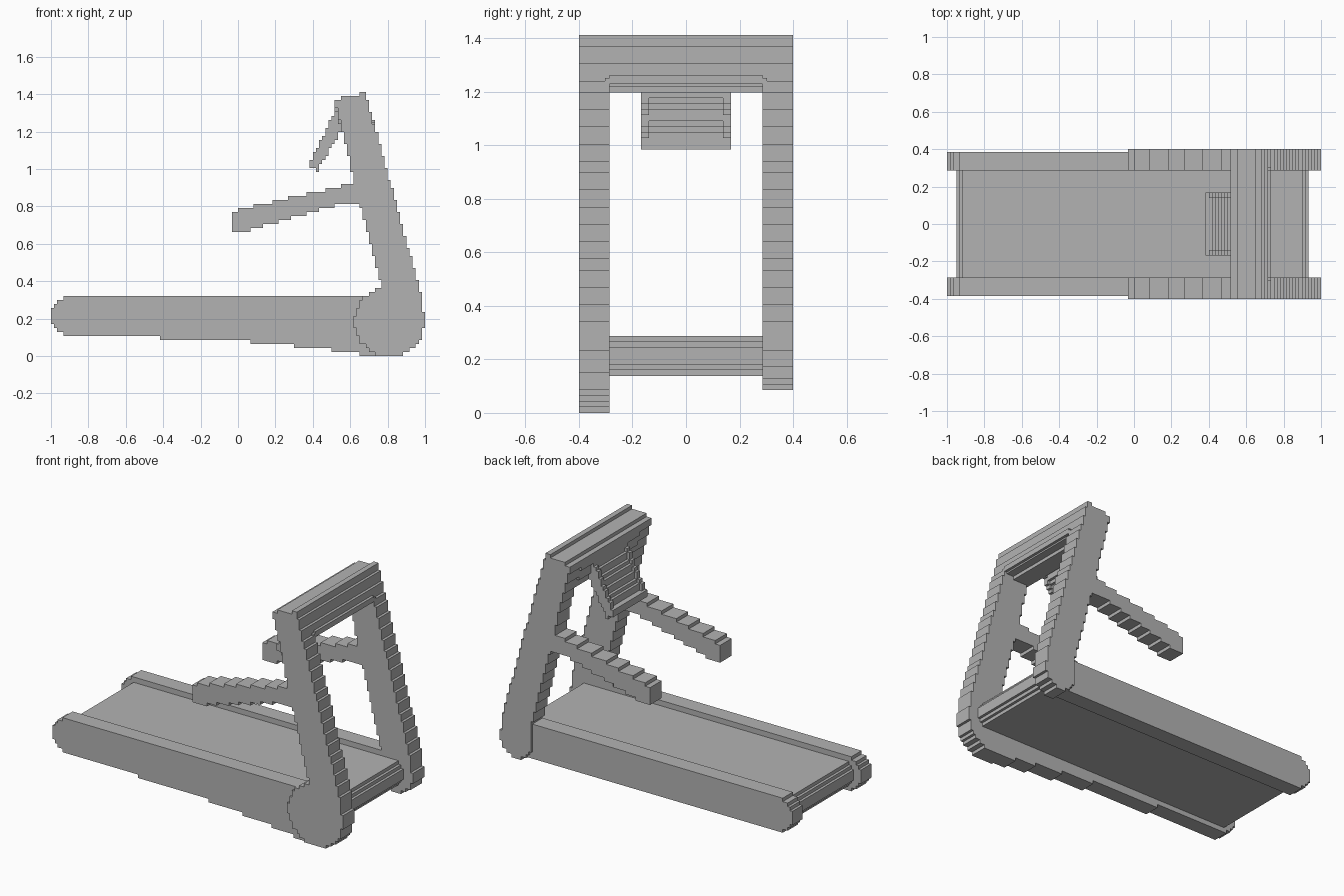
import bpy, bmesh, math

cube = bpy.data.objects.get("Cube")
if cube:
    bpy.data.objects.remove(cube, do_unlink=True)

grey = bpy.data.materials.new("plain_grey")
grey.use_nodes = True
colour = (0.45, 0.45, 0.45, 1)
grey.diffuse_color = colour
grey.node_tree.nodes["Principled BSDF"].inputs["Base Color"].default_value = colour

CELL_X, CELL_Z = 1 / 60, 0.0214


def disc(x, z, r):
    turn = math.tau / 48
    return [(x + r * math.cos(i * turn), z + r * math.sin(i * turn)) for i in range(48)]


def box(x0, x1, z0, z1):
    return [(x0, z0), (x1, z0), (x1, z1), (x0, z1)]


def inside(x, z, poly):
    hit = False
    for (ax, az), (bx, bz) in zip(poly, poly[1:] + poly[:1]):
        if (az > z) != (bz > z) and x < ax + (bx - ax) * (z - az) / (bz - az):
            hit = not hit
    return hit


def stepped(name, shapes, y0, y1, lift=0.0):
    """Snap the union of side profiles to a stepped grid and extrude it along y."""
    bm = bmesh.new()
    corners = {}

    def corner(i, k):
        if (i, k) not in corners:
            corners[i, k] = bm.verts.new((-1 + i * CELL_X, y0, lift + k * CELL_Z))
        return corners[i, k]

    for i in range(120):
        for k in range(67):
            x, z = -1 + (i + 0.5) * CELL_X, lift + (k + 0.5) * CELL_Z
            if any(inside(x, z, s) for s in shapes):
                bm.faces.new([corner(i, k), corner(i + 1, k),
                              corner(i + 1, k + 1), corner(i, k + 1)])
    # merge the cells into one outline, then give it depth
    bmesh.ops.dissolve_limit(bm, angle_limit=0.01, verts=bm.verts[:], edges=bm.edges[:])
    made = bmesh.ops.extrude_face_region(bm, geom=bm.faces[:], use_keep_orig=True)
    for v in made["geom"]:
        if isinstance(v, bmesh.types.BMVert):
            v.co.y = y1
    bmesh.ops.recalc_face_normals(bm, faces=bm.faces[:])
    mesh = bpy.data.meshes.new(name)
    bm.to_mesh(mesh)
    bm.free()
    mesh.materials.append(grey)
    ob = bpy.data.objects.new(name, mesh)
    bpy.context.collection.objects.link(ob)
    return ob


OUTER, INNER, RAIL = 0.40, 0.286, 0.386

# Leaning upright with its handlebar, shared by both sides
upright = [(0.515, 1.36), (0.55, 1.38), (0.637, 1.4), (0.68, 1.415), (0.96, 0.4),
           (0.985, 0.3), (0.98, 0.2), (0.8, 0.2), (0.77, 0.36)]
handle = [(-0.04, 0.68), (0, 0.655), (0.5, 0.8), (0.62, 0.82), (0.68, 0.82),
          (0.62, 0.925), (-0.03, 0.775)]

stepped("right_upright", [upright, handle, disc(0.81, 0.183, 0.187)], -OUTER, -INNER)
stepped("left_upright", [upright, handle, disc(0.885, 0.2, 0.11)], INNER, OUTER)

# Side rails: one deepens towards the foot, the other is straight
nose = disc(-0.895, 0.214, 0.107)
deep_rail = [(-0.895, 0.321), (0.8, 0.321), (0.8, 0), (0.72, 0), (0.645, 0.011),
             (0.5, 0.032), (0.31, 0.053), (0.07, 0.075), (-0.41, 0.096), (-0.895, 0.107)]
stepped("right_rail", [nose, deep_rail], -RAIL, -INNER)
stepped("left_rail", [nose, box(-0.895, 0.85, 0.107, 0.321)], INNER, RAIL)

# Running belt wrapped round its two rollers
stepped("belt", [disc(-0.88, 0.213, 0.075), disc(0.855, 0.213, 0.075),
                 box(-0.88, 0.855, 0.138, 0.288)], -INNER, INNER, lift=0.0096)

# Top beam between the uprights, with a narrow ledge on its far face
beam = upright[:4] + [(0.726, 1.25), (0.70, 1.22), (0.64, 1.2), (0.55, 1.2)]
stepped("top_beam", [beam], -INNER, INNER)
stepped("beam_ledge", [box(0.69, 0.735, 1.235, 1.25)], -0.303, 0.303, lift=0.01)

# Sloping console: a rim with a slightly thinner screen panel
rim = [(0.375, 1.02), (0.425, 0.99), (0.565, 1.23), (0.565, 1.33), (0.53, 1.33)]
screen = [(0.403, 1.035), (0.432, 1.025), (0.555, 1.235), (0.555, 1.31), (0.53, 1.31)]
for name, y0, y1 in (("console_rim_right", -0.168, -0.138), ("console_rim_left", 0.138, 0.168)):
    stepped(name, [rim], y0, y1)
lower_rim = [(0.375, 1.02), (0.425, 0.99), (0.447, 1.03), (0.395, 1.06)]
stepped("console_screen", [screen, lower_rim], -0.138, 0.138)
